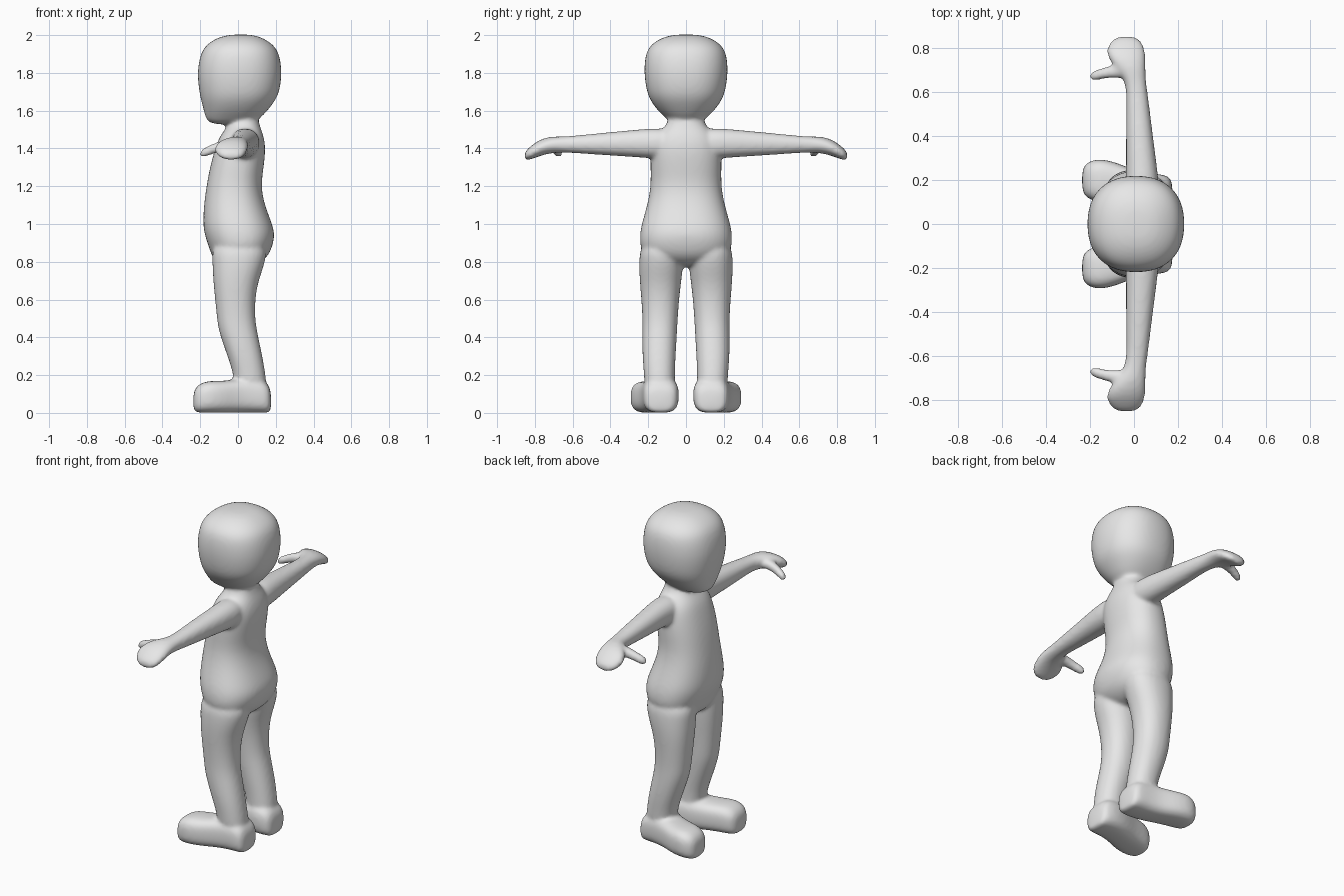
import bpy
import bmesh
from math import cos, sin, pi, copysign

default_cube = bpy.data.objects.get("Cube")
if default_cube:
    bpy.data.objects.remove(default_cube, do_unlink=True)

SIDES = 24
bm = bmesh.new()


def rounded(value, power):
    """Superellipse coordinate for a cosine or sine value."""
    return copysign(abs(value) ** (2 / power), value)


def loft(rows, axis, power=2.2, mirror=1):
    """Closed tube along an axis; each row is a position followed by the
    low and high limits of the section in the two remaining axes."""
    others = [i for i in range(3) if i != axis]
    rings = []
    for position, a_low, a_high, b_low, b_high in rows:
        ring = []
        for i in range(SIDES):
            angle = 2 * pi * i / SIDES
            a = rounded(cos(angle), power)
            b = rounded(sin(angle), power)
            point = [0, 0, 0]
            point[axis] = position
            point[others[0]] = (a_low + a_high + a * (a_high - a_low)) / 2
            point[others[1]] = (b_low + b_high + b * (b_high - b_low)) / 2
            point[1] *= mirror
            ring.append(bm.verts.new(point))
        rings.append(ring)
    faces = [bm.faces.new(rings[0]), bm.faces.new(rings[-1])]
    for lower, upper in zip(rings, rings[1:]):
        for i in range(SIDES):
            j = (i + 1) % SIDES
            faces.append(bm.faces.new((lower[i], lower[j], upper[j], upper[i])))
    bmesh.ops.recalc_face_normals(bm, faces=faces)


def symmetric(rows):
    """Rows of height, front, back, half width turned into loft rows."""
    return [(z, front, back, -half, half) for z, front, back, half in rows]


# Head, from chin to crown
loft(symmetric([
    (1.525, -.15, .06, .07),
    (1.56, -.172, .12, .108),
    (1.6, -.182, .157, .15),
    (1.65, -.196, .197, .188),
    (1.7, -.207, .222, .21),
    (1.8, -.219, .236, .225),
    (1.9, -.202, .222, .218),
    (1.95, -.17, .19, .188),
    (1.987, -.11, .13, .13),
    (2.004, -.04, .07, .06),
]), axis=2, power=2.3)

# Torso, from crotch to neck
loft(symmetric([
    (.77, -.09, .08, .1),
    (.82, -.137, .155, .2),
    (.87, -.152, .18, .245),
    (.94, -.178, .198, .247),
    (1, -.187, .183, .237),
    (1.1, -.182, .142, .206),
    (1.2, -.168, .122, .187),
    (1.3, -.15, .137, .19),
    (1.4, -.122, .148, .188),
    (1.46, -.1, .138, .17),
    (1.5, -.07, .124, .13),
    (1.53, -.05, .113, .097),
    (1.6, -.04, .1, .09),
]), axis=2, power=2.3)

for side in (1, -1):
    # Leg, from hip to ankle
    loft([
        (.92, -.14, .16, .02, .24),
        (.8, -.137, .148, .012, .25),
        (.7, -.132, .108, .024, .246),
        (.6, -.122, .091, .036, .237),
        (.5, -.112, .091, .043, .231),
        (.43, -.103, .102, .047, .232),
        (.3, -.056, .13, .054, .232),
        (.2, -.022, .147, .06, .222),
        (.1, -.02, .158, .055, .22),
    ], axis=2, mirror=side)

    # Foot, from heel to toe, turned outward
    loft([
        (.177, .07, .2, 0, .12),
        (.15, .042, .225, 0, .17),
        (.08, .034, .23, 0, .19),
        (0, .05, .245, 0, .18),
        (-.08, .08, .282, 0, .168),
        (-.16, .098, .3, 0, .172),
        (-.215, .115, .283, 0, .15),
        (-.238, .15, .25, .01, .11),
    ], axis=0, power=3, mirror=side)

    # Arm and hand, from shoulder to fingertips
    loft([
        (.06, -.05, .12, 1.34, 1.51),
        (.2, -.037, .113, 1.348, 1.506),
        (.3, -.037, .1, 1.356, 1.496),
        (.4, -.037, .087, 1.362, 1.487),
        (.5, -.036, .075, 1.369, 1.477),
        (.6, -.035, .062, 1.376, 1.467),
        (.66, -.045, .054, 1.378, 1.463),
        (.72, -.095, .053, 1.375, 1.464),
        (.78, -.132, .053, 1.358, 1.445),
        (.825, -.115, .043, 1.34, 1.41),
        (.857, -.08, .01, 1.336, 1.38),
    ], axis=1, mirror=side)

    # Thumb, pointing forward and down
    loft([
        (-.03, .66, .74, 1.385, 1.45),
        (-.1, .668, .724, 1.382, 1.44),
        (-.15, .66, .71, 1.364, 1.417),
        (-.205, .645, .693, 1.344, 1.392),
    ], axis=0, mirror=side)

mesh = bpy.data.meshes.new("body")
bm.to_mesh(mesh)
bm.free()
body = bpy.data.objects.new("body", mesh)
bpy.context.collection.objects.link(body)

# One light grey over the whole figure
grey = bpy.data.materials.new("light grey")
grey.use_nodes = True
colour = (.8, .8, .8, 1)
grey.diffuse_color = colour
grey.node_tree.nodes["Principled BSDF"].inputs["Base Color"].default_value = colour
mesh.materials.append(grey)
mesh.shade_smooth()

# Fuse the parts into one soft continuous skin
rounding = body.modifiers.new("rounding", 'SUBSURF')
rounding.levels = rounding.render_levels = 2
fuse = body.modifiers.new("fuse", 'REMESH')
fuse.mode = 'VOXEL'
fuse.voxel_size = .01
fuse.use_smooth_shade = True
soften = body.modifiers.new("soften", 'SMOOTH')
soften.factor = .5
soften.iterations = 10
